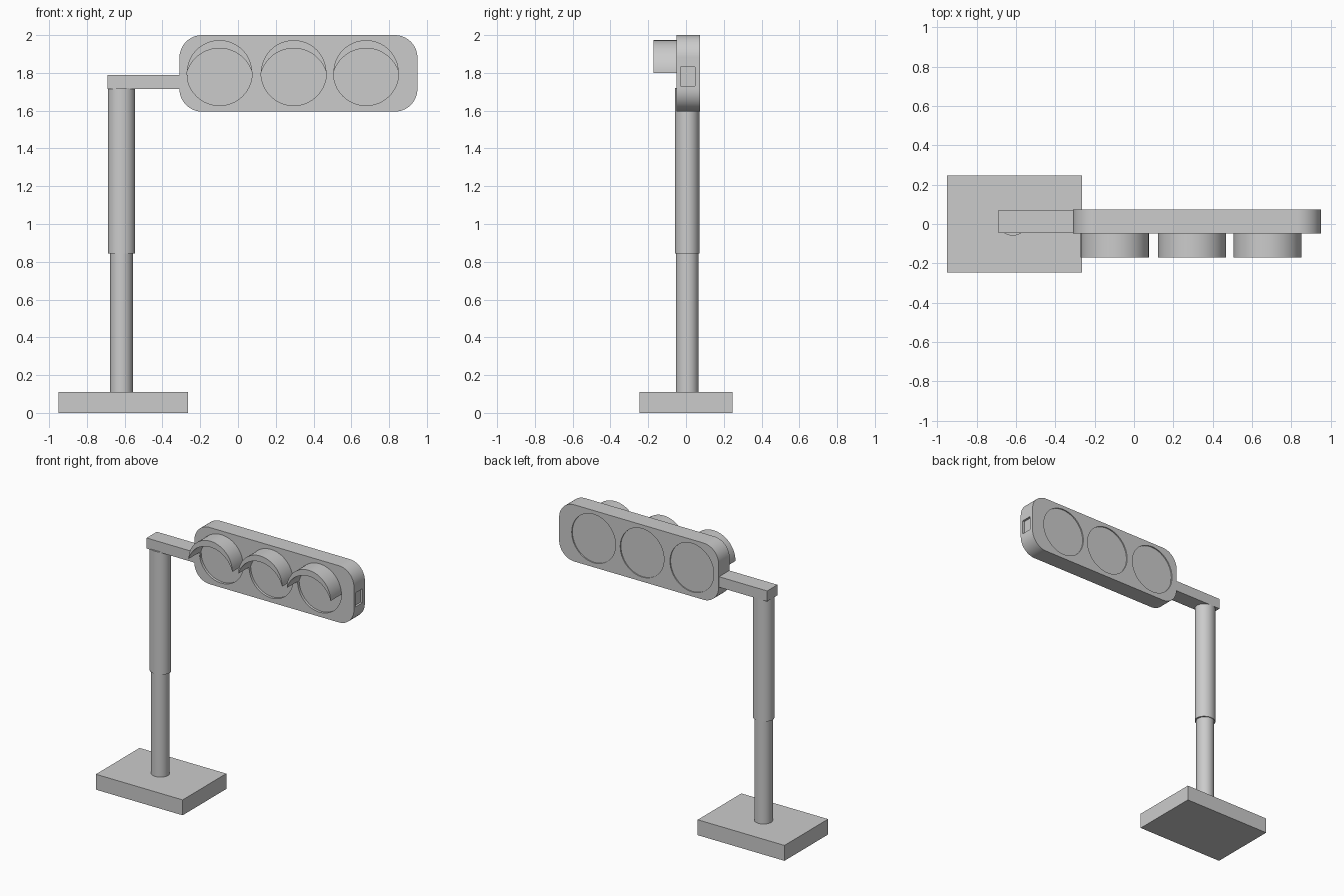
import bpy, bmesh
from math import pi, cos, sin, atan2

if "Cube" in bpy.data.objects:
    bpy.data.objects.remove(bpy.data.objects["Cube"])

LENS_X = (-0.098, 0.295, 0.678)
LENS_Z, LENS_R = 1.80, 0.173
FRONT, BACK = -0.049, 0.074


def box(name, x0, x1, y0, y1, z0, z1):
    bpy.ops.mesh.primitive_cube_add(size=1, location=((x0 + x1) / 2, (y0 + y1) / 2, (z0 + z1) / 2))
    ob = bpy.context.object
    ob.name = name
    ob.scale = (x1 - x0, y1 - y0, z1 - z0)
    bpy.ops.object.transform_apply(location=False, rotation=False, scale=True)
    return ob


def smooth(ob):
    bpy.ops.object.select_all(action='DESELECT')
    ob.select_set(True)
    bpy.context.view_layer.objects.active = ob
    bpy.ops.object.shade_smooth_by_angle(angle=0.6)


def pole(name, rx, ry, z0, z1):
    bpy.ops.mesh.primitive_cylinder_add(vertices=48, radius=1, depth=z1 - z0,
                                        location=(-0.617, 0.006, (z0 + z1) / 2))
    ob = bpy.context.object
    ob.name = name
    ob.scale = (rx, ry, 1)
    bpy.ops.object.transform_apply(location=False, rotation=False, scale=True)
    smooth(ob)


def disc(name, x, r, y0, y1):
    bpy.ops.mesh.primitive_cylinder_add(vertices=64, radius=r, depth=y1 - y0,
                                        location=(x, (y0 + y1) / 2, LENS_Z), rotation=(pi / 2, 0, 0))
    ob = bpy.context.object
    ob.name = name
    return ob


def prism(name, outline, y0, y1):
    """Extrude an x-z outline along y."""
    bm = bmesh.new()
    face = bm.faces.new([bm.verts.new((x, y0, z)) for x, z in outline])
    ext = bmesh.ops.extrude_face_region(bm, geom=[face])
    for v in ext['geom']:
        if isinstance(v, bmesh.types.BMVert):
            v.co.y = y1
    bmesh.ops.recalc_face_normals(bm, faces=bm.faces)
    me = bpy.data.meshes.new(name)
    bm.to_mesh(me)
    bm.free()
    ob = bpy.data.objects.new(name, me)
    bpy.context.collection.objects.link(ob)
    return ob


def arc(cx, cz, r, a0, a1, n):
    return [(cx + r * cos(a0 + (a1 - a0) * i / n), cz + r * sin(a0 + (a1 - a0) * i / n)) for i in range(n + 1)]


def cut(ob, cutter):
    mod = ob.modifiers.new("cut", 'BOOLEAN')
    mod.operation, mod.solver, mod.object = 'DIFFERENCE', 'EXACT', cutter
    bpy.context.view_layer.objects.active = ob
    bpy.ops.object.modifier_apply(modifier=mod.name)
    bpy.data.objects.remove(cutter)


# Base, telescoping pole and arm
box("base", -0.95, -0.265, -0.246, 0.246, 0, 0.11)
pole("lower_pole", 0.06, 0.06, 0.1, 0.86)
pole("upper_pole", 0.072, 0.065, 0.845, 1.72)
box("arm", -0.69, -0.265, -0.046, 0.07, 1.715, 1.79)

# Rounded signal housing with lamp openings and an end socket
r, x0, x1, z0, z1 = 0.12, -0.31, 0.95, 1.595, 2.0
outline = []
for i, (cx, cz) in enumerate(((x1 - r, z1 - r), (x0 + r, z1 - r), (x0 + r, z0 + r), (x1 - r, z0 + r))):
    outline += arc(cx, cz, r, i * pi / 2, (i + 1) * pi / 2, 16)
housing = prism("housing", outline, FRONT, BACK)
for x in LENS_X:
    cut(housing, disc("cutter", x, LENS_R, -0.2, 0.2))
cut(housing, box("cutter", 0.935, 1.0, -0.03, 0.048, 1.73, 1.83))
smooth(housing)

# Lenses sunk into the openings, and crescent visors above them
drop, rise = 0.05, 0.13
inner_r = rise + drop
tip = atan2(drop, LENS_R)
for n, x in enumerate(LENS_X, 1):
    smooth(disc(f"lens_{n}", x, LENS_R, FRONT + 0.018, BACK - 0.008))
    crescent = arc(x, LENS_Z, LENS_R, 0, pi, 32)
    crescent += arc(x, LENS_Z - drop, inner_r, pi - tip, tip, 32)[1:-1]
    smooth(prism(f"visor_{n}", crescent, -0.171, FRONT + 0.018))
